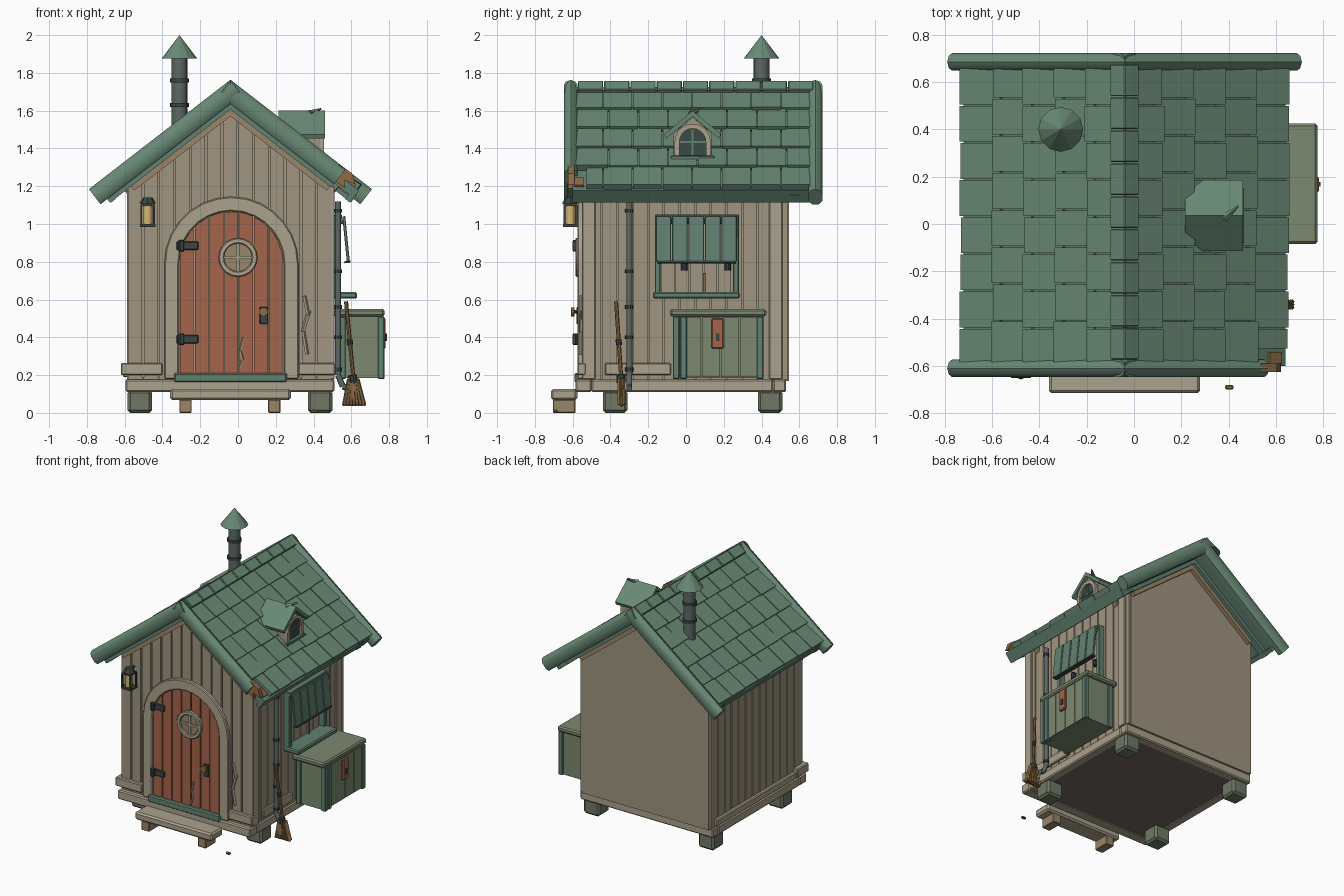
import bpy, bmesh, math, random
from mathutils import Vector, Matrix

if "Cube" in bpy.data.objects:
    bpy.data.objects.remove(bpy.data.objects["Cube"])

random.seed(4)
COL = dict(wall=(.35, .30, .215), trim=(.41, .36, .265), roof=(.14, .25, .175), green=(.12, .22, .165),
           door=(.38, .13, .07), metal=(.045, .06, .058), chest=(.20, .25, .16), brown=(.27, .15, .06),
           foot=(.16, .19, .13), tan=(.33, .24, .14), glass=(.04, .07, .06), lamp=(.65, .47, .17),
           pipe=(.11, .14, .13), under=(.17, .14, .12))
MATS = {}
for k, c in COL.items():
    MATS[k] = bpy.data.materials.new(k)
    MATS[k].diffuse_color = (*c, 1)
CX, A = -.04, math.atan(.773)          # ridge x and roof pitch


def box(x0, x1, y0, y1, z0, z1, M=Matrix()):
    T = Matrix.Translation(((x0 + x1) / 2, (y0 + y1) / 2, (z0 + z1) / 2))
    return lambda bm: bmesh.ops.create_cube(bm, size=1, matrix=M @ T @ Matrix.Diagonal((x1 - x0, y1 - y0, z1 - z0, 1)))


def prism(pts, vec, M=Matrix()):
    def f(bm):
        a = [bm.verts.new(M @ Vector(p)) for p in pts]
        b = [bm.verts.new(M @ (Vector(p) + Vector(vec))) for p in pts]
        bm.faces.new(a)
        bm.faces.new(b[::-1])
        for i in range(len(a)):
            j = (i + 1) % len(a)
            bm.faces.new((a[i], b[i], b[j], a[j]))
    return f


def tube(p, q, r, r2=None, n=10):
    p, q = Vector(p), Vector(q)
    M = Matrix.Translation((p + q) / 2) @ (q - p).to_track_quat('Z', 'Y').to_matrix().to_4x4()
    return lambda bm: bmesh.ops.create_cone(bm, cap_ends=True, segments=n, radius1=r,
                                            radius2=r if r2 is None else r2, depth=(q - p).length, matrix=M)


def path(pts, r, n=8):
    return [tube(a, b, r, n=n) for a, b in zip(pts, pts[1:])]


def part(name, mat, solids, bevel=0, smooth=False):
    bm = bmesh.new()
    for s in solids:
        s(bm)
    bmesh.ops.recalc_face_normals(bm, faces=bm.faces)
    me = bpy.data.meshes.new(name)
    bm.to_mesh(me)
    bm.free()
    me.materials.append(MATS[mat])
    ob = bpy.data.objects.new(name, me)
    bpy.context.collection.objects.link(ob)
    if bevel:
        m = ob.modifiers.new('Bevel', 'BEVEL')
        m.width, m.segments, m.limit_method = bevel, 1, 'ANGLE'
    if smooth:
        bpy.context.view_layer.objects.active = ob
        ob.select_set(True)
        bpy.ops.object.shade_smooth_by_angle(angle=math.radians(40))
        ob.select_set(False)
    return ob


def arch(c, r, z0, zs, n=14):
    return [(c + r, z0)] + [(c + r * math.cos(math.pi * i / n), zs + r * math.sin(math.pi * i / n))
                            for i in range(n + 1)] + [(c - r, z0)]


def top(x):
    return 1.64 - abs(x - CX) * .773


def ring(c, r0, r1, y0, y1, n=20):     # flat ring facing the front
    def f(bm):
        L = [[bm.verts.new((c[0] + r * math.cos(t), y, c[1] + r * math.sin(t)))
              for r, y in ((r1, y1), (r1, y0), (r0, y0), (r0, y1))] for t in [2 * math.pi * i / n for i in range(n)]]
        for i in range(n):
            for k in range(4):
                a, b = L[i], L[(i + 1) % n]
                bm.faces.new((a[k], a[(k + 1) % 4], b[(k + 1) % 4], b[k]))
    return f


# feet, base and walls
part('feet', 'foot', [box(x, x + .13, y, y + .13, 0, .12) for x in (-.585, .37) for y in (-.44, .38)], .015)
part('floor', 'under', [box(-.57, .48, -.55, .51, .115, .19)])
part('base_beams', 'trim', [box(-.595, .51, -.585, -.50, .11, .178), box(-.595, .51, .46, .53, .11, .178),
     box(-.595, -.53, -.50, .46, .11, .178), box(.445, .51, -.50, .46, .11, .178)], .008)
part('wall_core', 'wall', [prism([(x, -.53, z) for x, z in
     ((-.57, .17), (.485, .17), (.485, top(.485)), (CX, 1.64), (-.57, top(-.57)))], (0, 1.075, 0))])
planks, n = [], 13
for i in range(n):
    x0, x1 = -.587 + 1.087 * i / n + .005, -.587 + 1.087 * (i + 1) / n - .005
    xs = [x1, CX, x0] if x0 < CX < x1 else [x1, x0]
    planks.append(prism([(x0, -.55, .178), (x1, -.55, .178)] + [(x, -.55, top(x)) for x in xs], (0, .03, 0)))
part('front_planks', 'wall', planks)
planks = []
for i in range(13):
    y0, y1 = -.53 + 1.075 * i / 13 + .004, -.53 + 1.075 * (i + 1) / 13 - .004
    planks += [box(.48, .50, y0, y1, .178, 1.22), box(-.587, -.565, y0, y1, .178, 1.22)]
part('side_planks', 'wall', planks)
part('skirting', 'trim', [box(-.62, -.40, -.575, -.44, .20, .265), box(.32, .515, -.575, -.53, .20, .265),
     box(.49, .515, -.43, -.08, .20, .265), box(-.61, -.58, -.44, .50, .19, .24)], .006)
part('corner_posts', 'trim', [box(.49, .512, y, y + .07, .178, 1.2) for y in (-.55, .44)], .005)

# roof, rows of tiles, rake logs and trim
for s, side in ((-1, 'left'), (1, 'right')):
    M = Matrix(((s * math.cos(A), 0, s * math.sin(A), CX), (0, 1, 0, 0),
                (-math.sin(A), 0, math.cos(A), 1.76), (0, 0, 0, 1)))
    part(f'roof_deck_{side}', 'green', [box(.03, .875, -.60, .68, -.095, -.045, M),
         box(.865, .895, -.60, .67, -.125, -.045, M)])
    tiles = []
    for r in range(5):
        u0, u1 = .05 + r * .167, .05 + (r + 1) * .167
        ys = [-.59] + [-.44 + .157 * k + (.03 if r % 2 else 0) for k in range(7)] + [.66]
        for k in range(8):
            y0, y1, h = ys[k] + .003, ys[k + 1] - .003, random.uniform(-.004, .004)
            if s > 0 and r == 4 and k == 0:
                y0 += .06
            tiles.append(prism([(u0 - .03, y0, -.045), (u0 - .03, y0, -.03), (u1 + h, y0, -.012 + h),
                                (u1 + h, y0, -.045)], (0, y1 - y0, 0), M))
    part(f'roof_tiles_{side}', 'roof', tiles)
    part(f'ridge_caps_{side}', 'roof', [box(0, .078, -.575 + .139 * k + .003, -.575 + .139 * (k + 1) - .003,
         -.025, 0, M) for k in range(9)], .004)
    for yc, end in ((-.61, 'front'), (.685, 'back')):
        L = .77 if (s > 0 and end == 'front') else .945
        sec = [(.032 * cy, cz) for cy, cz in ((-1.15, -.075), (-1.15, -.03), (-.8, -.008), (0, .003), (.8, -.008),
               (1.15, -.03), (1.15, -.075), (.6, -.098), (-.6, -.098))]
        part(f'rake_{end}_{side}', 'roof', [prism([(0, yc + y, z) for y, z in sec], (L, 0, 0), M)], 0, True)
        # stepped green band below the rake, then the timber trim
        yb = -.60 if end == 'front' else .55
        part(f'rake_band_{end}_{side}', 'green', [box(.05, .90 if L > .9 else .77, yb, yb + .05, -.122, -.07, M)])
        yb = -.58 if end == 'front' else .535
        part(f'gable_trim_{end}_{side}', 'tan', [box(.09, .76, yb, yb + .04, -.15, -.11, M)])
        y = -.45 if end == 'front' else .38
        part(f'rafter_tail_{end}_{side}', 'tan', [box(.60, .80, y, y + .045, -.165, -.085, M)], .006)
    if s > 0:
        part('broken_rake_wood', 'brown', [
            prism([(.73, -.625, -.085), (.83, -.625, -.08), (.80, -.625, -.05), (.86, -.625, -.03),
                   (.81, -.625, .005), (.73, -.625, 0)], (0, .035, 0), M),
            box(.80, .865, -.59, -.54, -.10, -.03, M)])

# arched door
DC = -.035
o, i_ = arch(DC, .355, .18, .79), arch(DC, .278, .18, .79)
part('door_frame', 'trim', [prism([(x, -.575, z) for x, z in o + i_[::-1]], (0, .04, 0))], .006)
boards = []
for k in range(7):
    xs = [DC - .275 + .55 * (k + t) / 7 for t in (.04, .35, .65, .96)]
    pts = [(x, .79 + math.sqrt(max(0, .275 ** 2 - (x - DC) ** 2))) for x in xs]
    boards.append(prism([(xs[-1], -.565, .2), (xs[0], -.565, .2)] + [(x, -.565, z) for x, z in pts], (0, .03, 0)))
part('door_boards', 'door', boards)
part('threshold', 'green', [box(-.34, .26, -.59, -.53, .16, .212)], .008)
part('door_window_ring', 'trim', [ring((0, .823), .074, .103, -.585, -.55)], .005)
part('door_window_glass', 'tan', [tube((0, -.568, .823), (0, -.555, .823), .08, n=20)])
part('door_window_bars', 'trim', [box(-.008, .008, -.578, -.56, .745, .90), box(-.078, .078, -.578, -.56, .815, .831)])
part('hinges', 'metal', [b for z in (.39, .885) for b in (box(-.325, -.21, -.58, -.56, z - .022, z + .022),
     tube((-.30, -.585, z - .03), (-.30, -.585, z + .03), .016))], .004)
part('door_handle', 'metal', [box(.115, .158, -.58, -.56, .47, .56), tube((.135, -.58, .535), (.135, -.605, .535), .01)], .004)
part('door_knob', 'brown', [tube((.135, -.59, .535), (.135, -.61, .535), .024)])
part('wood_cracks', 'trim', path([(.35, -.556, .62), (.37, -.556, .52), (.345, -.556, .43), (.365, -.556, .31)], .011, 5)
     + [tube((.358, -.556, .47), (.388, -.556, .54), .009, .003, 5)]
     + path([(.03, -.567, .40), (.012, -.567, .33), (.025, -.567, .28), (.005, -.567, .23)], .007, 5))

# step bench and pebble
part('step_top', 'trim', [box(-.36, .28, -.715, -.575, .068, .127)], .012)
part('step_legs', 'tan', [box(x, x + .065, -.705, -.585, 0, .07) for x in (-.31, .16)], .004)
part('pebble', 'brown', [box(.385, .42, -.70, -.68, 0, .018)], .005)

# hanging lantern
LX, LY = -.478, -.612
part('lantern_frame', 'metal', [box(LX - .042, LX + .042, LY - .038, LY + .038, .985, 1.0),
     box(LX - .036, LX + .036, LY - .036, LY + .036, 1.095, 1.108), tube((LX, LY, 1.108), (LX, LY, 1.14), .045, .025, 8),
     tube((LX, LY, 1.125), (LX, -.54, 1.125), .008)]
     + [box(LX + a - .005, LX + a + .005, LY + b - .005, LY + b + .005, .99, 1.1) for a in (-.034, .034) for b in (-.032, .032)])
part('lantern_glass', 'lamp', [tube((LX, LY, 1.0), (LX, LY, 1.095), .026)], 0, True)

# chimney
PX, PY = -.31, .40
part('chimney_pipe', 'pipe', [tube((PX, PY, 1.46), (PX, PY, 1.89), .042, n=16)], 0, True)
part('chimney_bands', 'metal', [tube((PX, PY, z), (PX, PY, z + .02), .05, n=16) for z in (1.62, 1.75)])
part('chimney_cap', 'roof', [tube((PX, PY, 1.875), (PX, PY, 2.0), .095, 0, 12)])

# dormer on the right slope
DY = .035
part('dormer_body', 'wall', [prism([(.23, DY + y, z) for y, z in
     ((-.10, 1.33), (.10, 1.33), (.10, 1.48), (0, 1.565), (-.10, 1.48))], (.205, 0, 0))])
part('dormer_roof', 'roof', [prism([(.215, DY + s * y, z) for y, z in
     ((0, 1.60), (.15, 1.475), (.14, 1.452), (0, 1.57))], (.245, 0, 0)) for s in (-1, 1)])
o, i_ = arch(DY, .095, 1.36, 1.435, 10), arch(DY, .07, 1.36, 1.435, 10)
part('dormer_window_frame', 'trim', [prism([(.425, y, z) for y, z in o + i_[::-1]], (.03, 0, 0))])
part('dormer_glass', 'glass', [prism([(.43, y, z) for y, z in i_], (.01, 0, 0))])
part('dormer_bars', 'green', [box(.435, .447, DY - .005, DY + .005, 1.36, 1.5), box(.435, .447, DY - .07, DY + .07, 1.43, 1.44)])
part('dormer_sill', 'green', [box(.42, .465, DY - .115, DY + .115, 1.335, 1.362)], .004)
part('dormer_splinter', 'roof', [tube((.38, DY - .01, 1.585), (.44, DY + .04, 1.61), .018, .004, 5)])

# side window with slatted shutter
part('window_frame', 'green', [box(.49, .545, y, y + .03, .63, 1.05) for y in (-.165, .25)]
     + [box(.49, .55, -.165, .28, 1.02, 1.05)], .004)
part('window_sill', 'green', [box(.49, .63, -.175, .285, .605, .64)], .008)
part('window_boards', 'wall', [box(.495, .508, -.13 + .075 * k, -.062 + .075 * k, .64, 1.02) for k in range(5)])
S = Matrix.Translation((.552, 0, 1.04)) @ Matrix.Rotation(-.10, 4, 'Y')
part('shutter_slats', 'green', [box(0, .016, -.16 + .087 * k, -.16 + .087 * k + .081, -.24, 0, S) for k in range(5)], .003)
part('shutter_battens', 'metal', [box(-.012, .02, -.15, .265, -.248, -.236, S), box(-.01, 0, -.15, .265, -.04, -.02, S)])
part('window_hooks', 'metal', [t for y in (-.01, .22) for t in (tube((.505, y, .80), (.54, y, .80), .006),
     tube((.53, y, .755), (.53, y, .79), .017))])
part('window_mullion', 'brown', [box(.51, .525, .09, .105, .64, .74)])

# storage chest
part('chest_body', 'chest', [box(.53, .755, -.06, .40, .185, .51)])
part('chest_slats', 'chest', [box(.75, .766, -.015 + .10 * k, .08 + .10 * k, .19, .505) for k in range(4)])
part('chest_frame', 'green', [box(.74, .775, y, y + .035, .18, .51) for y in (-.07, -.03, .375)]
     + [box(.53, .57, y, y + .02, .18, .51) for y in (-.07, .39)], .004)
part('chest_lid', 'chest', [box(.505, .775, -.085, .425, .51, .55)], .01)
part('chest_latch', 'door', [box(.76, .782, .135, .20, .34, .50)], .006)
part('chest_lock', 'metal', [box(.775, .788, .158, .177, .38, .42)])

# drain pipe and broom
part('drain_pipe', 'pipe', path([(.53, -.30, 1.12), (.53, -.30, .20), (.555, -.30, .14), (.585, -.30, .13)], .016, 10), 0, True)
part('drain_bands', 'metal', [tube((.53, -.30, z), (.53, -.30, z + .02), .022) for z in (.22, .39, .55, .74, 1.06)])
part('broom_handle', 'brown', [tube((.572, -.37, .59), (.612, -.342, .17), .011, n=8)], 0, True)
part('broom_collar', 'metal', [tube((.606, -.345, .20), (.610, -.343, .16), .024), tube((.594, -.355, .36), (.59, -.357, .39), .016)])
part('broom_bristles', 'brown', [tube((.61 + .008 * k, -.343 + .01 * j, .18), (.615 + .018 * k, -.34 + .012 * j, .037 + .006 * abs(j)),
     .009, .010, 5) for k in (-3, -2, -1, 0, 1, 2, 3) for j in (-1, 0, 1)])

for m in bpy.data.materials:
    if m.users and not m.is_grease_pencil:
        m.use_nodes = True
        m.node_tree.nodes["Principled BSDF"].inputs["Base Color"].default_value = m.diffuse_color
